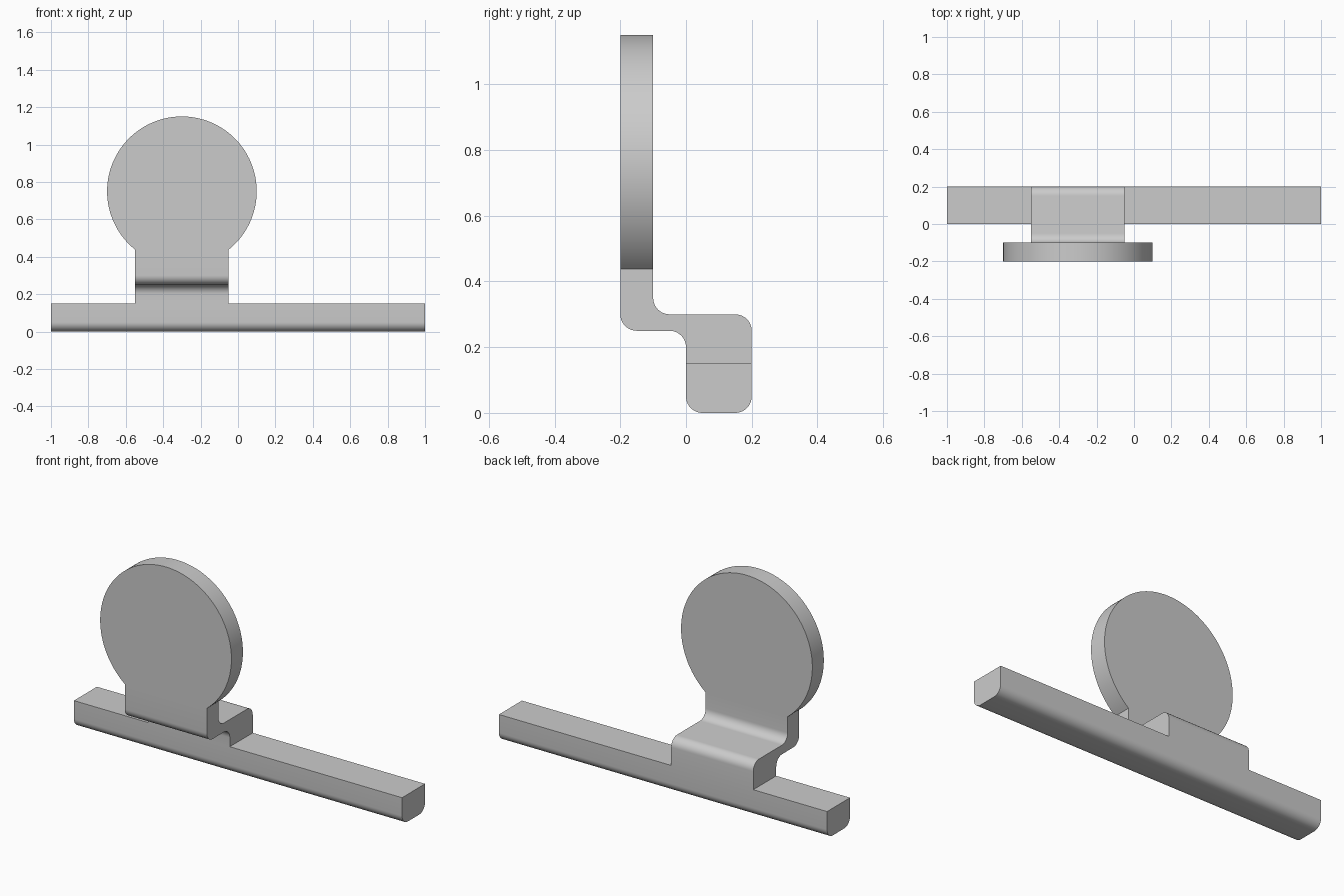
import bpy, bmesh, math
from mathutils import Vector

cube = bpy.data.objects.get("Cube")
if cube:
    bpy.data.objects.remove(cube, do_unlink=True)

# Single plain grey material
GREY = (0.6, 0.6, 0.6, 1.0)
grey = bpy.data.materials.new("plain grey")
grey.use_nodes = True
grey.diffuse_color = GREY
grey.node_tree.nodes["Principled BSDF"].inputs["Base Color"].default_value = GREY


def rounded(corners, steps=10):
    """Outline from (u, v, radius) corners, each rounded by a tangent arc."""
    out = []
    for i, (u, v, r) in enumerate(corners):
        p = Vector((u, v))
        if r == 0:
            out.append(p)
            continue
        a = (Vector(corners[i - 1][:2]) - p).normalized()
        b = (Vector(corners[(i + 1) % len(corners)][:2]) - p).normalized()
        centre = p + (a + b) * r          # right-angle corners only
        for k in range(steps + 1):
            t = math.pi / 2 * k / steps
            out.append(centre - b * r * math.cos(t) - a * r * math.sin(t))
    return out


def extrude(name, outline, to_3d, depth):
    """Solid made by sweeping a flat outline along a vector."""
    bm = bmesh.new()
    face = bm.faces.new([bm.verts.new(to_3d(p)) for p in outline])
    swept = bmesh.ops.extrude_face_region(bm, geom=[face])["geom"]
    bmesh.ops.translate(bm, vec=depth,
                        verts=[g for g in swept if isinstance(g, bmesh.types.BMVert)])
    bmesh.ops.recalc_face_normals(bm, faces=bm.faces)
    mesh = bpy.data.meshes.new(name)
    bm.to_mesh(mesh)
    bm.free()
    mesh.materials.append(grey)
    obj = bpy.data.objects.new(name, mesh)
    bpy.context.collection.objects.link(obj)
    bpy.ops.object.select_all(action='DESELECT')
    obj.select_set(True)
    bpy.context.view_layer.objects.active = obj
    bpy.ops.object.shade_smooth_by_angle(angle=math.radians(30))
    return obj


R = 0.05                                  # bend radius
BAR_TOP = 0.15
MID_X, HALF_W = -0.3, 0.25                # neck position and half width
DISC_Z, DISC_R = 0.75, 0.4
half_gap = math.asin(HALF_W / DISC_R)
NECK_TOP = DISC_Z - DISC_R * math.cos(half_gap)

# Long base bar with rounded lower edges
extrude("base_bar",
        rounded([(0, BAR_TOP, 0), (0, 0, R), (0.2, 0, R), (0.2, BAR_TOP, 0)]),
        lambda p: (-1, p.x, p.y), (2, 0, 0))

# Offset bracket stepping forward from the bar
extrude("offset_bracket",
        rounded([(0, BAR_TOP, 0), (0, 0.25, R), (-0.2, 0.25, R),
                 (-0.2, NECK_TOP, 0), (-0.1, NECK_TOP, 0),
                 (-0.1, 0.3, R), (0.2, 0.3, R), (0.2, BAR_TOP, 0)]),
        lambda p: (MID_X - HALF_W, p.x, p.y), (2 * HALF_W, 0, 0))

# Round plate, cut flat where it meets the neck
SEGMENTS = 96
sweep = 2 * (math.pi - half_gap)
arc = []
for k in range(SEGMENTS + 1):
    t = half_gap + sweep * k / SEGMENTS
    arc.append(Vector((MID_X + DISC_R * math.sin(t), DISC_Z - DISC_R * math.cos(t))))
extrude("round_plate", arc, lambda p: (p.x, -0.2, p.y), (0, 0.1, 0))
